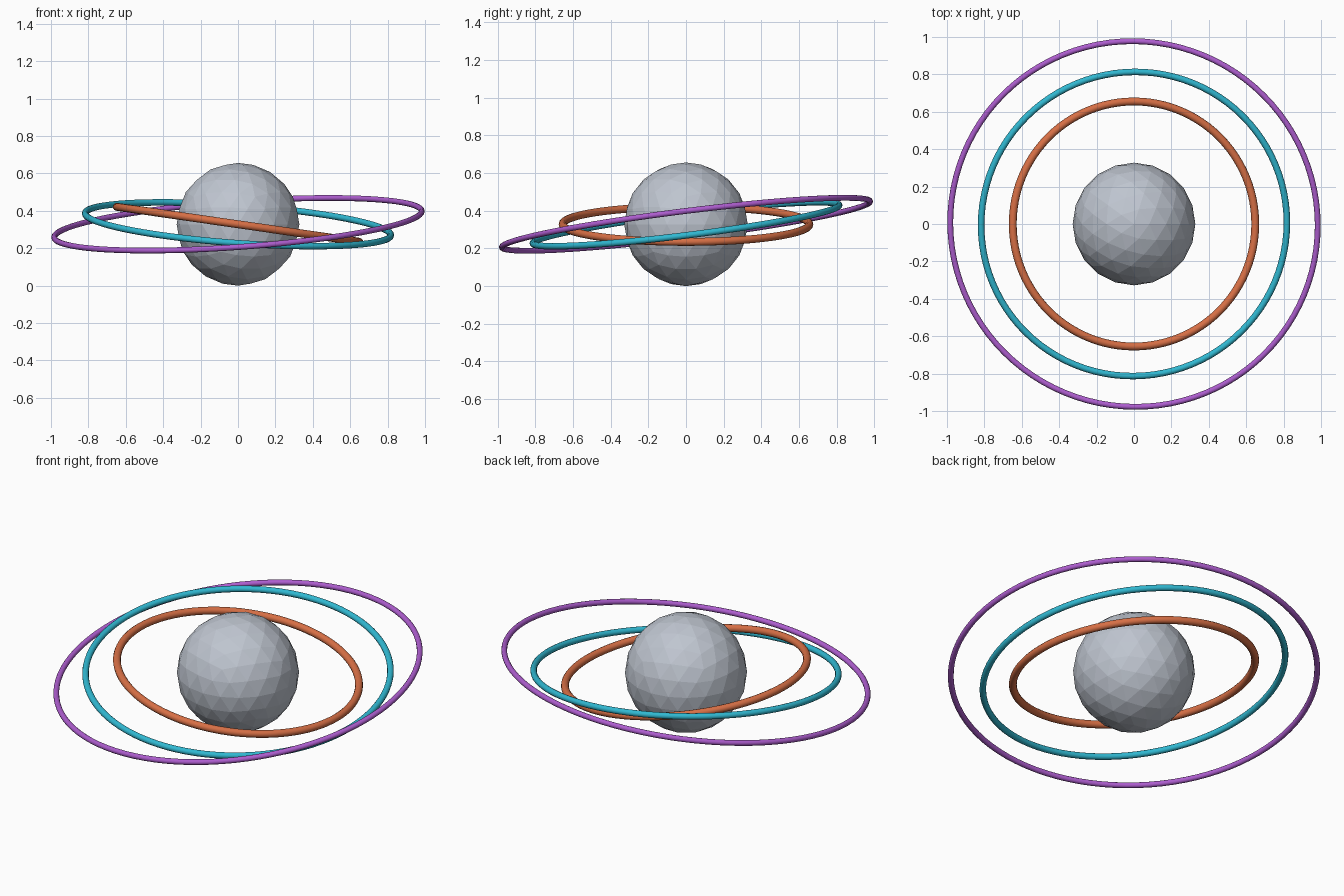
import bpy
from math import radians
from mathutils import Matrix

if "Cube" in bpy.data.objects:
    bpy.data.objects.remove(bpy.data.objects["Cube"], do_unlink=True)

CENTRE = (0, 0, 0.328)


def material(name, colour):
    mat = bpy.data.materials.new(name)
    mat.use_nodes = True
    mat.diffuse_color = (*colour, 1)
    mat.node_tree.nodes["Principled BSDF"].inputs["Base Color"].default_value = (*colour, 1)
    return mat


def ring(name, radius, thickness, heading, mat):
    """Thin torus whose lowest point lies towards the given heading."""
    bpy.ops.mesh.primitive_torus_add(major_radius=radius, minor_radius=thickness,
                                     major_segments=96, minor_segments=12)
    obj = bpy.context.object
    obj.name = name
    turn = Matrix.Rotation(radians(heading), 4, "Z")
    tilt = Matrix.Rotation(radians(8.2), 4, "Y")
    obj.matrix_world = Matrix.Translation(CENTRE) @ turn @ tilt
    obj.data.materials.append(mat)
    bpy.ops.object.shade_smooth()


# Faceted central ball
bpy.ops.mesh.primitive_ico_sphere_add(subdivisions=3, radius=0.328, location=CENTRE)
ball = bpy.context.object
ball.name = "core_ball"
ball.data.materials.append(material("pale grey", (0.52, 0.56, 0.63)))

# Three tilted orbit rings, headings a third of a turn apart in line
ring("inner_ring", 0.655, 0.021, 0, material("orange", (0.68, 0.16, 0.06)))
ring("middle_ring", 0.8195, 0.0175, -60, material("cyan", (0.03, 0.48, 0.64)))
ring("outer_ring", 0.985, 0.0155, -120, material("purple", (0.42, 0.11, 0.62)))
